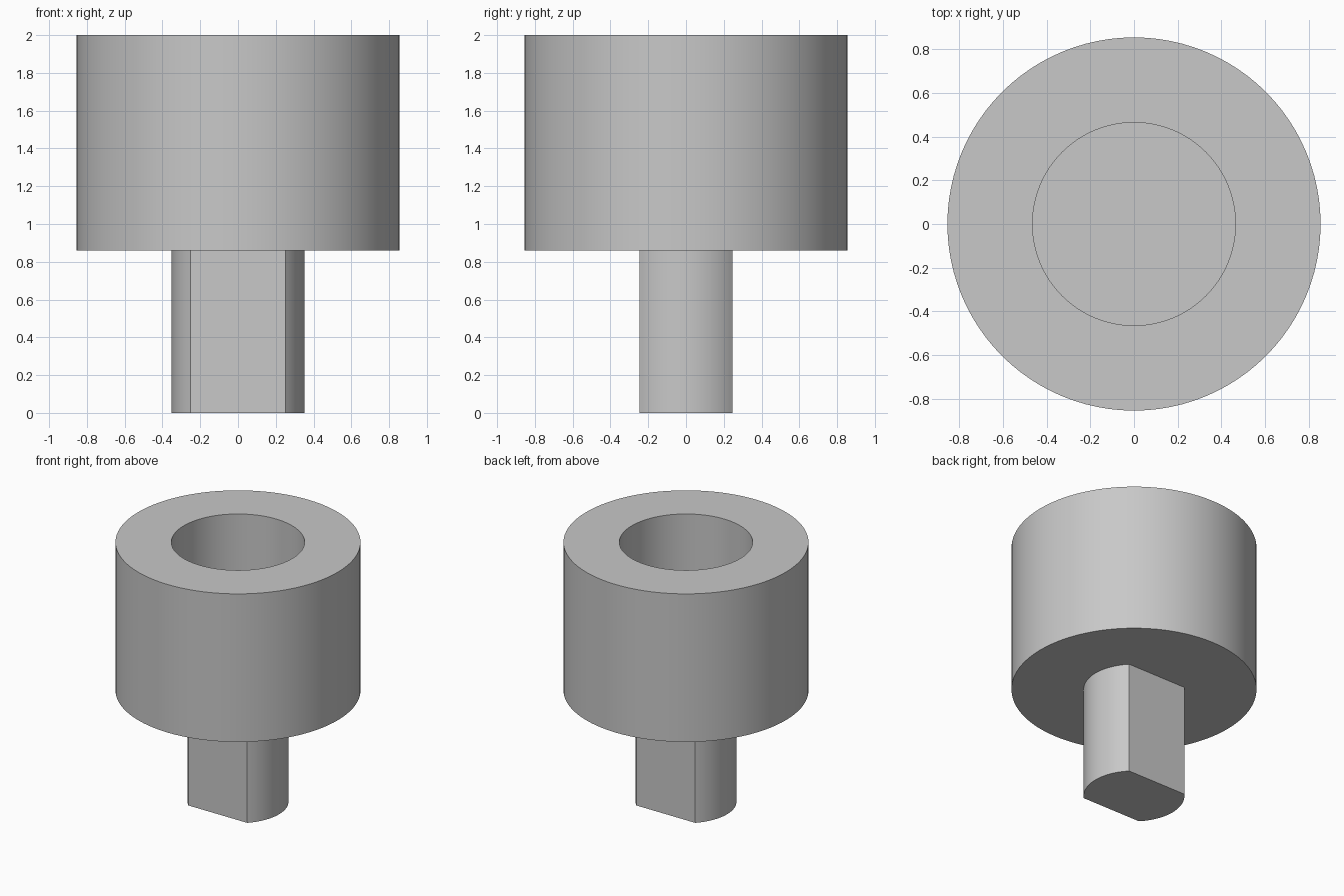
import bpy
import bmesh
import math

cube = bpy.data.objects.get("Cube")
if cube:
    bpy.data.objects.remove(cube, do_unlink=True)

SEGMENTS = 96
HEIGHT = 2.0
COLLAR_BASE, COLLAR_RADIUS = 0.86, 0.855
BORE_FLOOR, BORE_RADIUS = 1.15, 0.465
STEM_RADIUS, FLAT_Y = 0.352, 0.247

grey = bpy.data.materials.new("plain grey")
grey.use_nodes = True
colour = (0.58, 0.58, 0.58, 1.0)
grey.diffuse_color = colour
grey.node_tree.nodes["Principled BSDF"].inputs["Base Color"].default_value = colour


def finish(bm, name):
    """Turn a bmesh into a smooth-shaded object with sharp rims."""
    bmesh.ops.recalc_face_normals(bm, faces=bm.faces)
    mesh = bpy.data.meshes.new(name)
    bm.to_mesh(mesh)
    bm.free()
    mesh.materials.append(grey)
    obj = bpy.data.objects.new(name, mesh)
    bpy.context.collection.objects.link(obj)
    bpy.ops.object.select_all(action="DESELECT")
    obj.select_set(True)
    bpy.context.view_layer.objects.active = obj
    bpy.ops.object.shade_smooth_by_angle(angle=math.radians(30))
    return obj


# Collar: lathed half-section with a blind bore in the top
bm = bmesh.new()
section = [(0, COLLAR_BASE), (COLLAR_RADIUS, COLLAR_BASE), (COLLAR_RADIUS, HEIGHT),
           (BORE_RADIUS, HEIGHT), (BORE_RADIUS, BORE_FLOOR), (0, BORE_FLOOR)]
verts = [bm.verts.new((r, 0, z)) for r, z in section]
edges = [bm.edges.new(pair) for pair in zip(verts, verts[1:])]
bmesh.ops.spin(bm, geom=verts + edges, cent=(0, 0, 0), axis=(0, 0, 1),
               angle=math.tau, steps=SEGMENTS)
bmesh.ops.remove_doubles(bm, verts=bm.verts, dist=0.0001)
finish(bm, "bored_collar")

# Stem: round bar with two flats, seated slightly into the collar
bm = bmesh.new()
half_arc = math.asin(FLAT_Y / STEM_RADIUS)
steps = SEGMENTS // 4
outline = []
for start in (0, math.pi):
    for i in range(steps + 1):
        a = start - half_arc + 2 * half_arc * i / steps
        outline.append(bm.verts.new((STEM_RADIUS * math.cos(a), STEM_RADIUS * math.sin(a), 0)))
base = bm.faces.new(outline)
top = bmesh.ops.extrude_face_region(bm, geom=[base], use_keep_orig=True)["geom"]
bmesh.ops.translate(bm, vec=(0, 0, COLLAR_BASE + 0.1),
                    verts=[v for v in top if isinstance(v, bmesh.types.BMVert)])
finish(bm, "flatted_stem")
